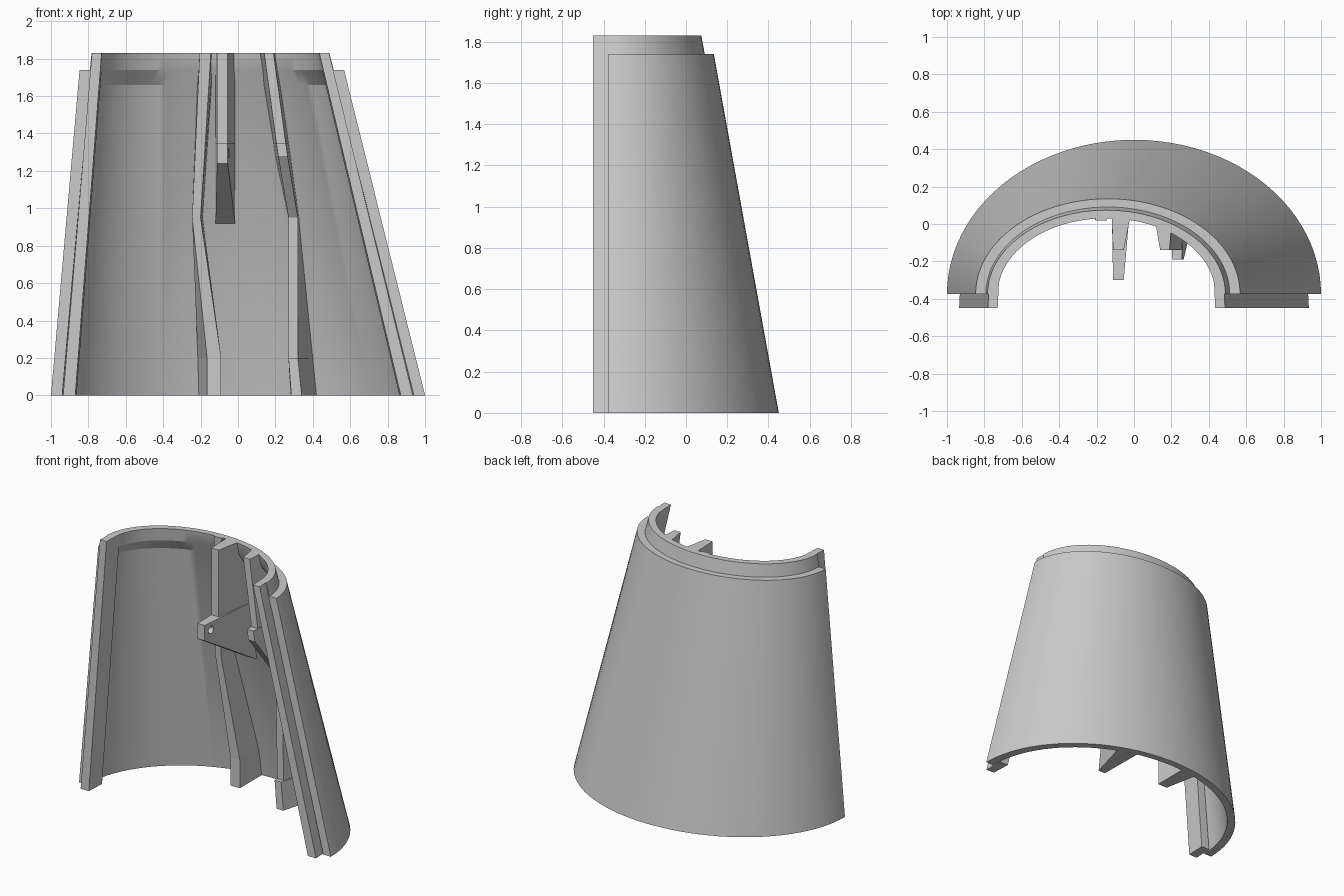
import bpy, bmesh, math
from mathutils import Matrix

if "Cube" in bpy.data.objects:
    bpy.data.objects.remove(bpy.data.objects["Cube"])

Y0 = -0.375      # plane where the half shell is split
SHOULDER = 1.74  # height of the outer wall
TOP = 1.83       # height of the inner lip
WALL = 0.06


def ellipse(z, inset):
    """Centre x and radii of the leaning, tapering half ellipse at height z."""
    t = z / SHOULDER
    return -0.14 * t, 1 - 0.293 * t - inset, 0.825 - 0.315 * t - inset * 0.8


def wall_y(x, z, inset=0.058):
    cx, rx, ry = ellipse(z, inset)
    return Y0 + ry * math.sqrt(max(0, 1 - ((x - cx) / rx) ** 2))


def loft(name, rings, smooth=False):
    """Skin a row of closed rings and cap both ends."""
    bm = bmesh.new()
    rows = [[bm.verts.new(p) for p in ring] for ring in rings]
    n = len(rows[0])
    for a, b in zip(rows, rows[1:]):
        for i in range(n):
            j = (i + 1) % n
            bm.faces.new((a[i], a[j], b[j], b[i]))
    bm.faces.new(rows[0][::-1])
    bm.faces.new(rows[-1])
    bmesh.ops.recalc_face_normals(bm, faces=bm.faces)
    mesh = bpy.data.meshes.new(name)
    bm.to_mesh(mesh)
    bm.free()
    obj = bpy.data.objects.new(name, mesh)
    bpy.context.collection.objects.link(obj)
    if smooth:
        bpy.ops.object.select_all(action='DESELECT')
        obj.select_set(True)
        bpy.context.view_layer.objects.active = obj
        bpy.ops.object.shade_smooth_by_angle(angle=math.radians(25))
    return obj


def rib(name, sections):
    """Each section: z, front x pair, front y (None = at wall), back x pair."""
    rings = []
    for z, (fl, fr), fy, (bl, br) in sections:
        yl, yr = wall_y(bl, z), wall_y(br, z)
        y = min(yl, yr) - 0.012 if fy is None else fy
        rings.append([(fl, y, z), (fr, y, z), (br, yr, z), (bl, yl, z)])
    return loft(name, rings)


# Half-cone shell with stepped lip and sloped inner ledge
profile = [(0, 0), (SHOULDER, 0), (SHOULDER, 0.055), (TOP, 0.056),
           (TOP, 0.11), (SHOULDER, 0.11), (1.66, WALL), (0, WALL)]
SEGS = 48
rings = []
for i in range(SEGS + 1):
    a = math.pi * i / SEGS
    ring = []
    for z, inset in profile:
        cx, rx, ry = ellipse(z, inset)
        ring.append((cx + rx * math.cos(a), Y0 + ry * math.sin(a), z))
    rings.append(ring)
loft("shell", rings, smooth=True)

# Mating rails along both straight edges
for name, side in (("left_rail", -1), ("right_rail", 1)):
    rings = []
    for z, outer, inner in ((0, 0.065, 0.13), (TOP, 0.058, 0.11)):
        cx, rx, _ = ellipse(z, 0)
        xo, xi = cx + side * (rx - outer), cx + side * (rx - inner)
        shift = side * 0.007
        rings.append([(xo, -0.45, z), (xi, -0.45, z),
                      (xi - shift, -0.31, z), (xo - shift, -0.31, z)])
    loft(name, rings)

# Long stiffening ribs
rib("left_rib", [
    (0, (-0.165, -0.09), 0.15, (-0.21, -0.09)),
    (0.2, (-0.165, -0.09), 0.15, (-0.215, -0.09)),
    (0.95, (-0.245, -0.20), 0.09, (-0.245, -0.19)),
    (TOP, (-0.205, -0.145), 0.02, (-0.21, -0.13))])
rib("right_rib", [
    (0, (0.285, 0.34), 0.03, (0.28, 0.42)),
    (0.2, (0.27, 0.32), 0.03, (0.27, 0.40)),
    (0.2, (0.27, 0.32), 0.06, (0.27, 0.40)),
    (0.95, (0.27, 0.32), 0.04, (0.27, 0.325))])

# Upper brackets with forward tabs
front, back = (-0.112, -0.055), (-0.12, -0.015)
bracket = rib("left_bracket", [
    (0.92, back, None, back),
    (1.24, front, -0.30, back),
    (1.35, front, -0.30, back),
    (1.35, front, -0.14, back),
    (TOP, front, -0.14, back)])
rib("right_bracket", [
    (0.95, (0.27, 0.32), 0.04, (0.27, 0.325)),
    (1.28, (0.215, 0.265), -0.19, (0.20, 0.28)),
    (1.35, (0.205, 0.255), -0.19, (0.19, 0.27)),
    (1.35, (0.205, 0.255), -0.14, (0.19, 0.27)),
    (TOP, (0.14, 0.19), -0.14, (0.11, 0.20))])

# Pin hole through the left bracket tab
bpy.ops.mesh.primitive_cylinder_add(vertices=16, radius=0.026, depth=0.3,
                                    location=(-0.085, -0.235, 1.295),
                                    rotation=(0, math.pi / 2, 0))
cutter = bpy.context.object
cutter.name = "pin_hole_cutter"
cutter.hide_render = True
cutter.hide_set(True)
cut = bracket.modifiers.new("pin_hole", 'BOOLEAN')
cut.operation = 'DIFFERENCE'
cut.solver = 'EXACT'
cut.object = cutter
